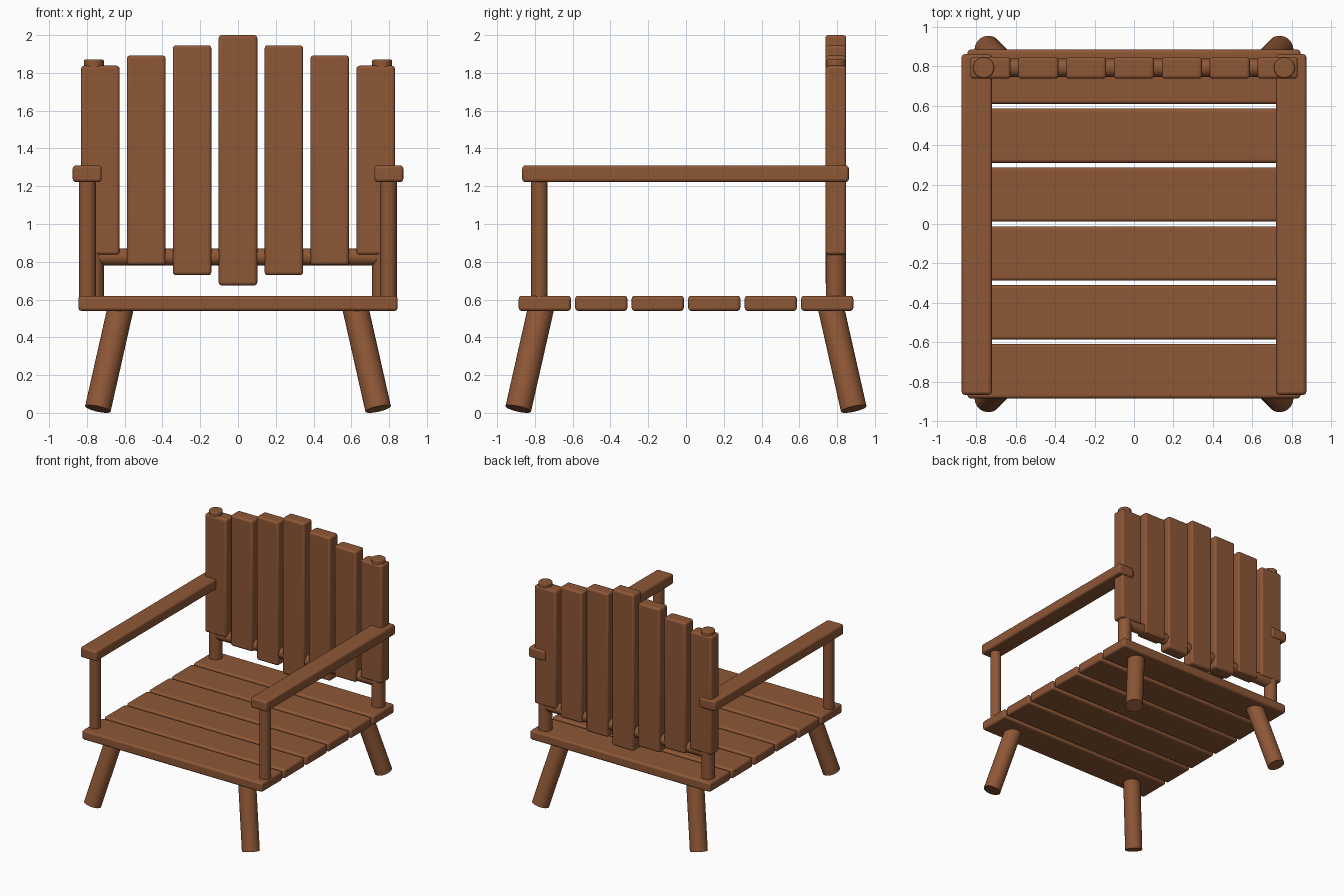
import bpy
from mathutils import Vector

default = bpy.data.objects.get("Cube")
if default:
    bpy.data.objects.remove(default, do_unlink=True)

wood = bpy.data.materials.new("brown_wood")
wood.use_nodes = True
COLOUR = (0.27, 0.095, 0.037, 1)
wood.diffuse_color = COLOUR
bsdf = next(n for n in wood.node_tree.nodes if n.type == 'BSDF_PRINCIPLED')
bsdf.inputs["Base Color"].default_value = COLOUR
bsdf.inputs["Roughness"].default_value = 0.7


def finish(obj, name, bevel):
    obj.name = name
    obj.data.materials.append(wood)
    if bevel:
        mod = obj.modifiers.new("rounded_edges", 'BEVEL')
        mod.width = bevel
        mod.segments = 3
        mod.limit_method = 'ANGLE'
    bpy.ops.object.shade_smooth_by_angle()


def board(name, low, high, bevel=0.016):
    """Rounded plank between two opposite corners."""
    low, high = Vector(low), Vector(high)
    bpy.ops.mesh.primitive_cube_add(size=1, location=(low + high) / 2)
    obj = bpy.context.object
    obj.scale = high - low
    bpy.ops.object.transform_apply(location=False, rotation=False, scale=True)
    finish(obj, name, bevel)


def pole(name, start, end, radius, bevel=0):
    """Round pole between two points."""
    start, end = Vector(start), Vector(end)
    axis = end - start
    bpy.ops.mesh.primitive_cylinder_add(
        vertices=32, radius=radius, depth=axis.length, location=(start + end) / 2,
        rotation=axis.to_track_quat('Z', 'Y').to_euler())
    finish(bpy.context.object, name, bevel)


# Seat planks
for i in range(6):
    y = (i - 2.5) * 0.299
    board(f"seat_plank_{i + 1}", (-0.845, y - 0.138, 0.54), (0.845, y + 0.138, 0.62))

# Back slats, stepping shorter towards the sides
for i in range(-3, 4):
    x, step = i * 0.243, abs(i) * 0.054
    board(f"back_slat_{i + 4}", (x - 0.102, 0.738, 0.675 + step),
          (x + 0.102, 0.848, 2.0 - step))

# Rail behind the slats
pole("back_rail", (-0.765, 0.793, 0.825), (0.765, 0.793, 0.825), 0.046)

for side, s in (("left", 1), ("right", -1)):
    # Posts
    pole(f"{side}_back_post", (s * 0.763, 0.793, 0.58), (s * 0.763, 0.793, 1.87), 0.053, 0.008)
    pole(f"{side}_front_post", (s * 0.797, -0.776, 0.58), (s * 0.797, -0.776, 1.25), 0.044)
    # Armrest
    xs = sorted((s * 0.722, s * 0.875))
    board(f"{side}_armrest", (xs[0], -0.867, 1.222), (xs[1], 0.862, 1.31))
    # Splayed legs
    for end, t in (("front", -1), ("back", 1)):
        pole(f"{side}_{end}_leg", (s * 0.742, t * 0.888, 0.021),
             (s * 0.616, t * 0.762, 0.58), 0.069)
